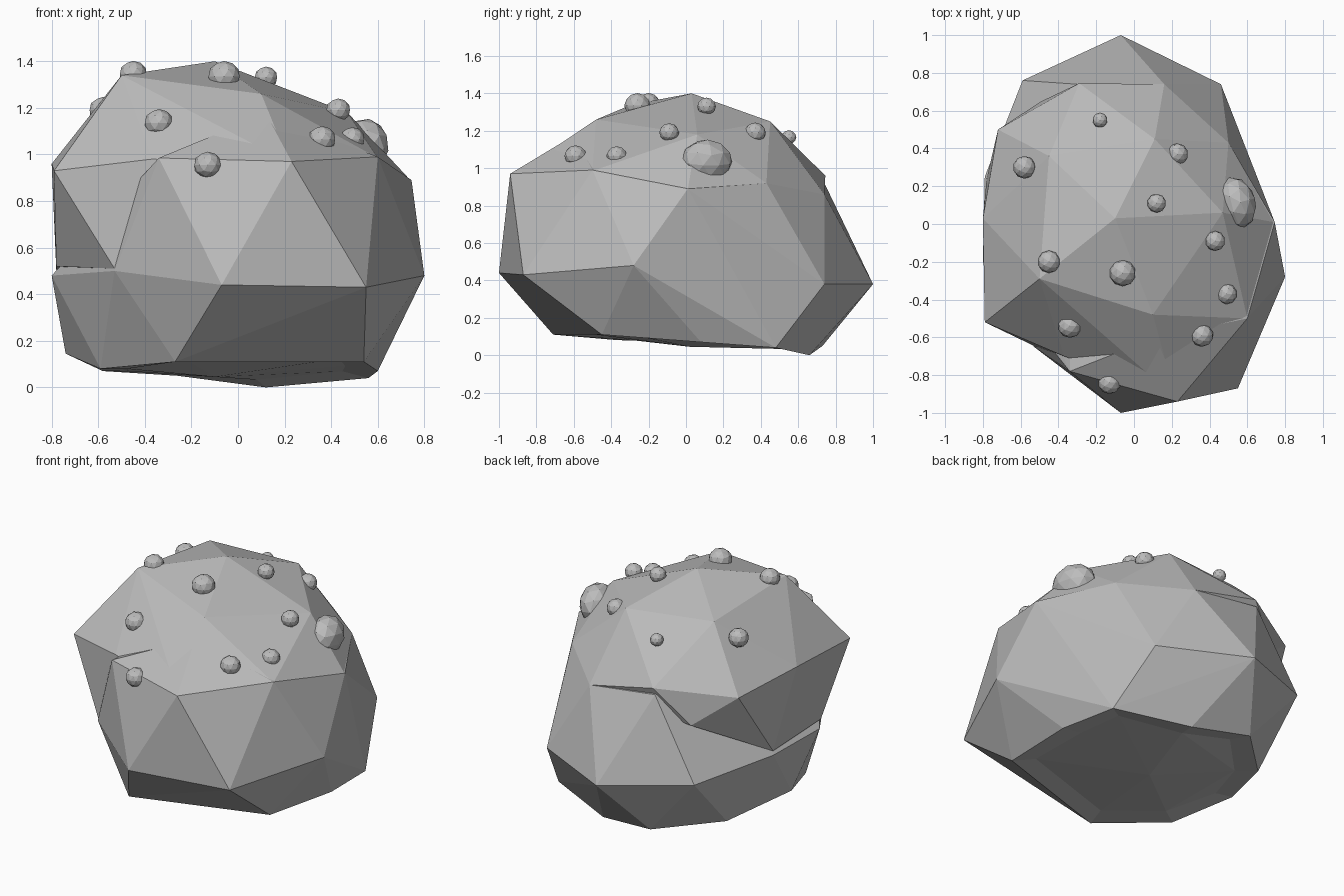
import bpy
import bmesh
from mathutils import Vector, Euler

default_cube = bpy.data.objects.get("Cube")
if default_cube:
    bpy.data.objects.remove(default_cube, do_unlink=True)

# Single stone colour
stone = bpy.data.materials.new("stone_grey")
stone.use_nodes = True
grey = (.5, .5, .5, 1)
stone.diffuse_color = grey
for node in stone.node_tree.nodes:
    if node.type == "BSDF_PRINCIPLED":
        node.inputs["Base Color"].default_value = grey
        node.inputs["Roughness"].default_value = .9


def finish_object(name, bm):
    """Turn a bmesh into a flat-shaded stone object."""
    bmesh.ops.recalc_face_normals(bm, faces=bm.faces)
    mesh = bpy.data.meshes.new(name)
    bm.to_mesh(mesh)
    bm.free()
    mesh.materials.append(stone)
    for polygon in mesh.polygons:
        polygon.use_smooth = False
    part = bpy.data.objects.new(name, mesh)
    bpy.context.collection.objects.link(part)
    return part


def faceted_rock(name, corners, hollow=0):
    """Wrap a faceted skin around corner points, with an optional hollow base."""
    bm = bmesh.new()
    for corner in corners:
        bm.verts.new(corner)
    result = bmesh.ops.convex_hull(bm, input=bm.verts)
    unused = result["geom_interior"] + result["geom_unused"]
    loose = {item for item in unused if isinstance(item, bmesh.types.BMVert)}
    bmesh.ops.delete(bm, geom=list(loose), context="VERTS")
    if hollow:
        bmesh.ops.recalc_face_normals(bm, faces=bm.faces)
        base = [face for face in bm.faces if face.normal.z < -.9]
        inset = bmesh.ops.inset_region(bm, faces=base, thickness=.14)
        base_verts = {vert for face in base for vert in face.verts}
        bmesh.ops.translate(bm, verts=list(base_verts), vec=(0, 0, hollow))
    return finish_object(name, bm)


def pebble(name, location, size, rotation=(0, 0, 0)):
    """Small faceted lump, slightly squashed or stretched by its size."""
    bm = bmesh.new()
    bmesh.ops.create_icosphere(bm, subdivisions=2, radius=1)
    turn = Euler(rotation).to_matrix()
    for vert in bm.verts:
        scaled = Vector(a * b for a, b in zip(vert.co, size))
        vert.co = turn @ scaled + Vector(location)
    return finish_object(name, bm)


# Lower body: base ring, widest ring, shoulder ring
base_ring = [
    (-.27, -.71, .11), (.54, -.45, .11), (.6, .08, .07), (.56, .48, .04),
    (.12, .66, 0), (-.26, .73, .05), (-.58, .42, .07), (-.74, 0, .145),
    (-.59, -.36, .08), (-.1, .02, .01),
]
middle_ring = [
    (-.07, -1, .44), (.55, -.87, .43), (.8, -.28, .48), (.46, .74, .38),
    (-.07, 1, .38), (-.59, .76, .43), (-.79, .25, .48), (-.8, -.2, .48),
    (-.53, -.65, .5),
]
shoulder_ring = [
    (-.34, -.78, .985), (.23, -.94, .97), (.6, -.5, .99), (.745, .01, .89),
    (.5, .43, .92), (.16, .74, .86), (-.3, .74, .92), (.12, -.6, 1.175),
]
faceted_rock("lower_rock", base_ring + middle_ring + shoulder_ring, hollow=.035)

# Upper cap: overhanging rim, crown and hidden roots
cap_rim = [
    (-.37, -.7, .98), (-.79, -.52, .93), (-.8, .03, .96), (-.72, .5, .92),
    (-.29, .745, .96), (.16, .74, .86), (.5, .43, .92), (.74, .01, .89),
    (.6, -.5, .985),
]
cap_crown = [
    (-.1, .03, 1.4), (-.5, -.29, 1.34), (.1, -.48, 1.26),
    (.47, .06, 1.18), (.11, .45, 1.25), (-.45, .36, 1.28),
]
cap_roots = [
    (-.53, -.645, .51), (-.78, -.24, .52), (-.78, .24, .5),
    (-.49, .65, .74), (.22, -.92, .965), (.4, .4, .7),
]
faceted_rock("upper_rock", cap_rim + cap_crown + cap_roots)

# Pebbles scattered over the cap: position and radius
pebbles = [
    (-.06, -.26, 1.335, .07), (-.45, -.2, 1.345, .06),
    (-.34, -.54, 1.135, .063), (-.13, -.84, .955, .06),
    (.36, -.59, 1.065, .06), (.49, -.37, 1.065, .055),
    (.43, -.09, 1.19, .053), (.12, .11, 1.33, .05),
    (.23, .37, 1.19, .057), (-.18, .55, 1.165, .04),
    (-.58, .3, 1.19, .06),
]
for x, y, z, radius in pebbles:
    pebble("pebble", (x, y, z), (radius, radius, radius * .95))

# Larger stretched lump on the side
pebble("large_pebble", (.54, .11, 1.035), (.105, .14, .12), (0, .2, .25))
